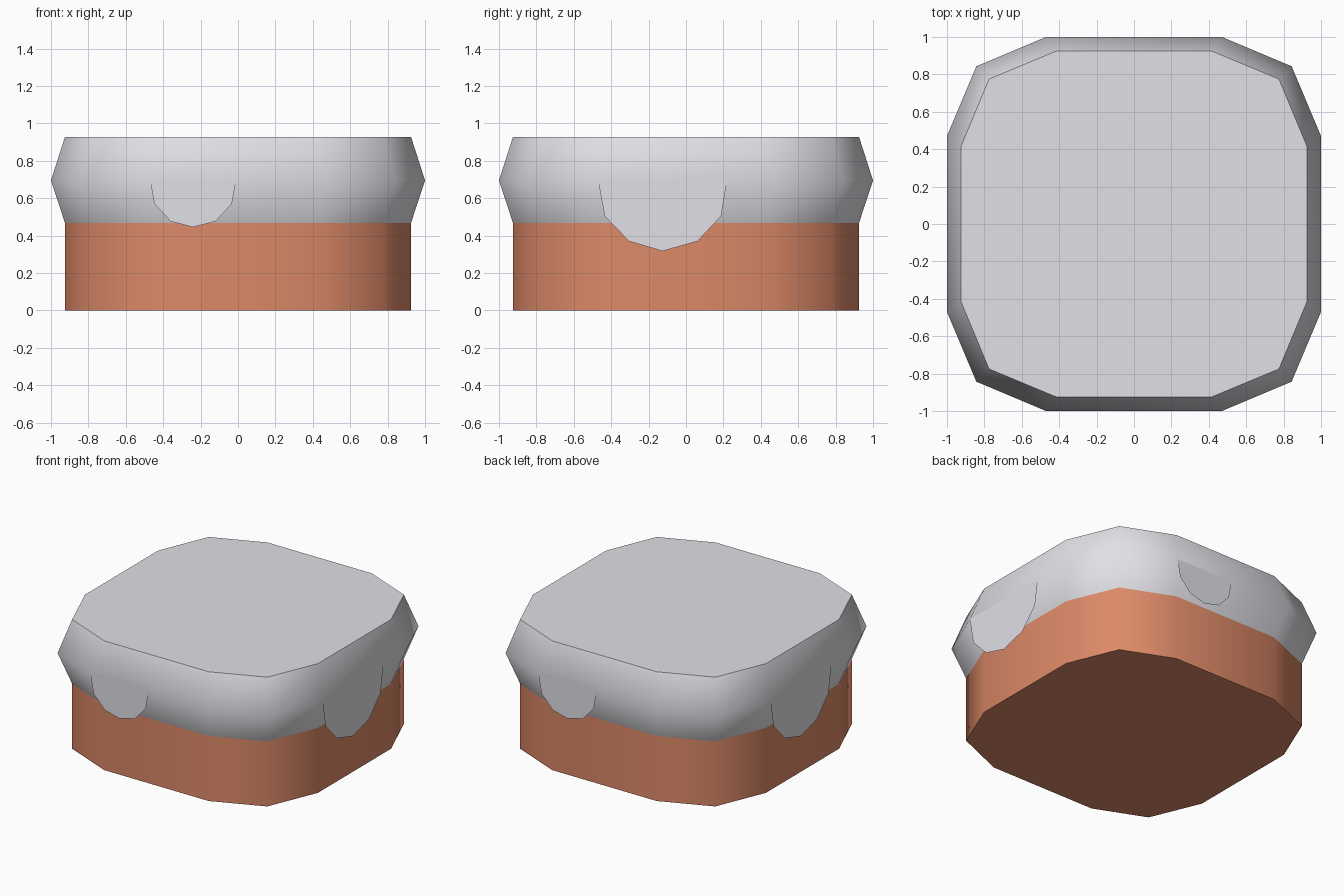
import bpy, bmesh, math

if "Cube" in bpy.data.objects:
    bpy.data.objects.remove(bpy.data.objects["Cube"])


def material(name, rgb):
    m = bpy.data.materials.new(name)
    m.diffuse_color = (*rgb, 1)
    m.use_nodes = True
    m.node_tree.nodes["Principled BSDF"].inputs["Base Color"].default_value = m.diffuse_color
    return m


ICING = material("pale icing", (0.75, 0.745, 0.79))
SPONGE = material("warm sponge", (0.716, 0.25, 0.136))


def ring(side, mid, corner):
    """Twelve-sided rounded square, counter-clockwise."""
    quarter = [(side, -mid), (side, mid), (corner, corner)]
    pts = []
    for _ in range(4):
        pts += quarter
        quarter = [(-y, x) for x, y in quarter]
    return pts


INNER = (0.925, 0.415, 0.775)
OUTER = (1.0, 0.47, 0.843)


def finish(name, bm, mat, smooth):
    me = bpy.data.meshes.new(name)
    for f in bm.faces:
        f.smooth = smooth
    bm.to_mesh(me)
    bm.free()
    me.materials.append(mat)
    if smooth:
        me.set_sharp_from_angle(angle=math.radians(50))
    ob = bpy.data.objects.new(name, me)
    bpy.context.collection.objects.link(ob)


def loft(name, levels, mat, cap_bottom, cap_top):
    bm = bmesh.new()
    rows = [[bm.verts.new((x, y, z)) for x, y in ring(*size)] for z, size in levels]
    for a, b in zip(rows, rows[1:]):
        for i in range(12):
            j = (i + 1) % 12
            bm.faces.new((a[i], a[j], b[j], b[i]))
    if cap_bottom:
        bm.faces.new(rows[0][::-1])
    if cap_top:
        bm.faces.new(rows[-1])
    finish(name, bm, mat, True)


# Sponge base and bulging icing cap
loft("sponge_base", [(0, INNER), (0.467, INNER)], SPONGE, True, False)
loft("icing_cap", [(0.467, INNER), (0.695, OUTER), (0.928, INNER)], ICING, False, True)

# Flat icing drips hanging from the widest rim, repeated on opposite sides
small = [(-0.47, 0.695), (-0.447, 0.57), (-0.36, 0.476), (-0.24, 0.445),
         (-0.12, 0.476), (-0.033, 0.57), (-0.01, 0.695)]
large = [(-0.47, 0.695), (-0.435, 0.505), (-0.305, 0.37), (-0.125, 0.317),
         (0.062, 0.37), (0.188, 0.505), (0.22, 0.695)]
for name, outline, turn in (("front_drip", small, 0), ("right_drip", large, 1),
                            ("back_drip", small, 2), ("left_drip", large, 3)):
    bm = bmesh.new()
    verts = []
    for u, z in outline:
        x, y = u, -1.0
        for _ in range(turn):
            x, y = -y, x
        verts.append(bm.verts.new((x, y, z)))
    bm.faces.new(verts)
    finish(name, bm, ICING, False)
